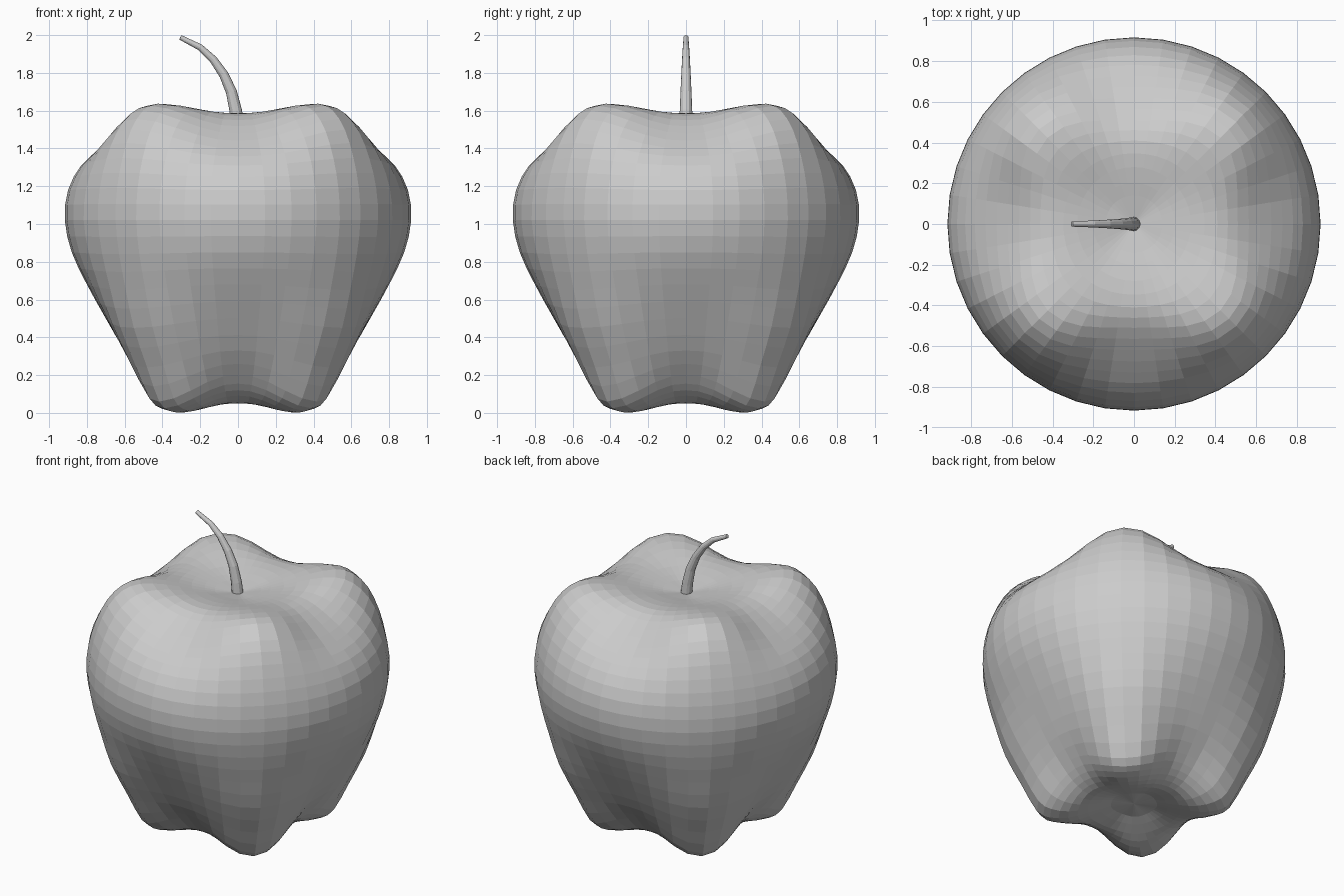
import bpy, bmesh
from math import sin, cos, pi, atan2

if "Cube" in bpy.data.objects:
    bpy.data.objects.remove(bpy.data.objects["Cube"])

# paired (radius, height) profiles, bottom to top: valleys on the axes, lobes on the diagonals
VALLEY = [(0.14, 0.08), (0.28, 0.05), (0.36, 0.07), (0.43, 0.12), (0.50, 0.20), (0.60, 0.33),
          (0.70, 0.50), (0.80, 0.68), (0.88, 0.85), (0.917, 1.02), (0.90, 1.18), (0.83, 1.31),
          (0.73, 1.40), (0.62, 1.48), (0.51, 1.55), (0.41, 1.585), (0.28, 1.58), (0.14, 1.555)]
LOBE = [(0.14, 0.07), (0.28, 0.03), (0.40, 0.003), (0.51, 0.01), (0.59, 0.06), (0.68, 0.24),
        (0.78, 0.45), (0.84, 0.65), (0.89, 0.84), (0.917, 1.02), (0.905, 1.19), (0.865, 1.35),
        (0.80, 1.50), (0.71, 1.60), (0.60, 1.637), (0.44, 1.62), (0.28, 1.58), (0.14, 1.55)]
SEGS = 40


def refine(pts):
    """Add a smooth midpoint between neighbouring profile points."""
    out = []
    for i in range(len(pts) - 1):
        a, b, c, d = (pts[max(0, min(len(pts) - 1, i + k))] for k in (-1, 0, 1, 2))
        out += [b, tuple((9 * (b[k] + c[k]) - a[k] - d[k]) / 16 for k in (0, 1))]
    return out + [pts[-1]]


def skin(name, rings, bottom, top):
    """Join rings of points into a closed flat-shaded mesh with end poles."""
    bm = bmesh.new()
    rows = [[bm.verts.new(p) for p in r] for r in rings]
    n = len(rows[0])
    lo, hi = bm.verts.new(bottom), bm.verts.new(top)
    for j in range(n):
        k = (j + 1) % n
        for a, b in zip(rows, rows[1:]):
            bm.faces.new((a[j], a[k], b[k], b[j]))
        bm.faces.new((lo, rows[0][k], rows[0][j]))
        bm.faces.new((hi, rows[-1][j], rows[-1][k]))
    bmesh.ops.recalc_face_normals(bm, faces=bm.faces)
    me = bpy.data.meshes.new(name)
    bm.to_mesh(me)
    bm.free()
    ob = bpy.data.objects.new(name, me)
    bpy.context.collection.objects.link(ob)
    return ob


# apple body with four lobes
rings = []
for (r0, z0), (r1, z1) in zip(refine(VALLEY), refine(LOBE)):
    ring = []
    for j in range(SEGS):
        t = 2 * pi * j / SEGS
        w = ((1 - cos(4 * t)) / 2) ** 1.25
        r, z = r0 + (r1 - r0) * w, z0 + (z1 - z0) * w
        ring.append((r * cos(t), r * sin(t), z))
    rings.append(ring)
skin("apple_body", rings, (0, 0, 0.08), (0, 0, 1.53))

# curved tapering stem: x, z, radius
STEM = [(0.0, 1.50, 0.036), (-0.012, 1.60, 0.033), (-0.035, 1.70, 0.029), (-0.075, 1.79, 0.025),
        (-0.13, 1.87, 0.021), (-0.20, 1.935, 0.017), (-0.305, 1.988, 0.013)]
rings = []
for i, (x, z, r) in enumerate(STEM):
    a, b = STEM[max(i - 1, 0)], STEM[min(i + 1, len(STEM) - 1)]
    tilt = atan2(b[0] - a[0], b[1] - a[1])
    rings.append([(x + r * cos(t) * cos(tilt), r * sin(t), z - r * cos(t) * sin(tilt))
                  for t in (2 * pi * k / 12 for k in range(12))])
skin("stem", rings, (0, 0, 1.50), (-0.306, 0, 1.989))
